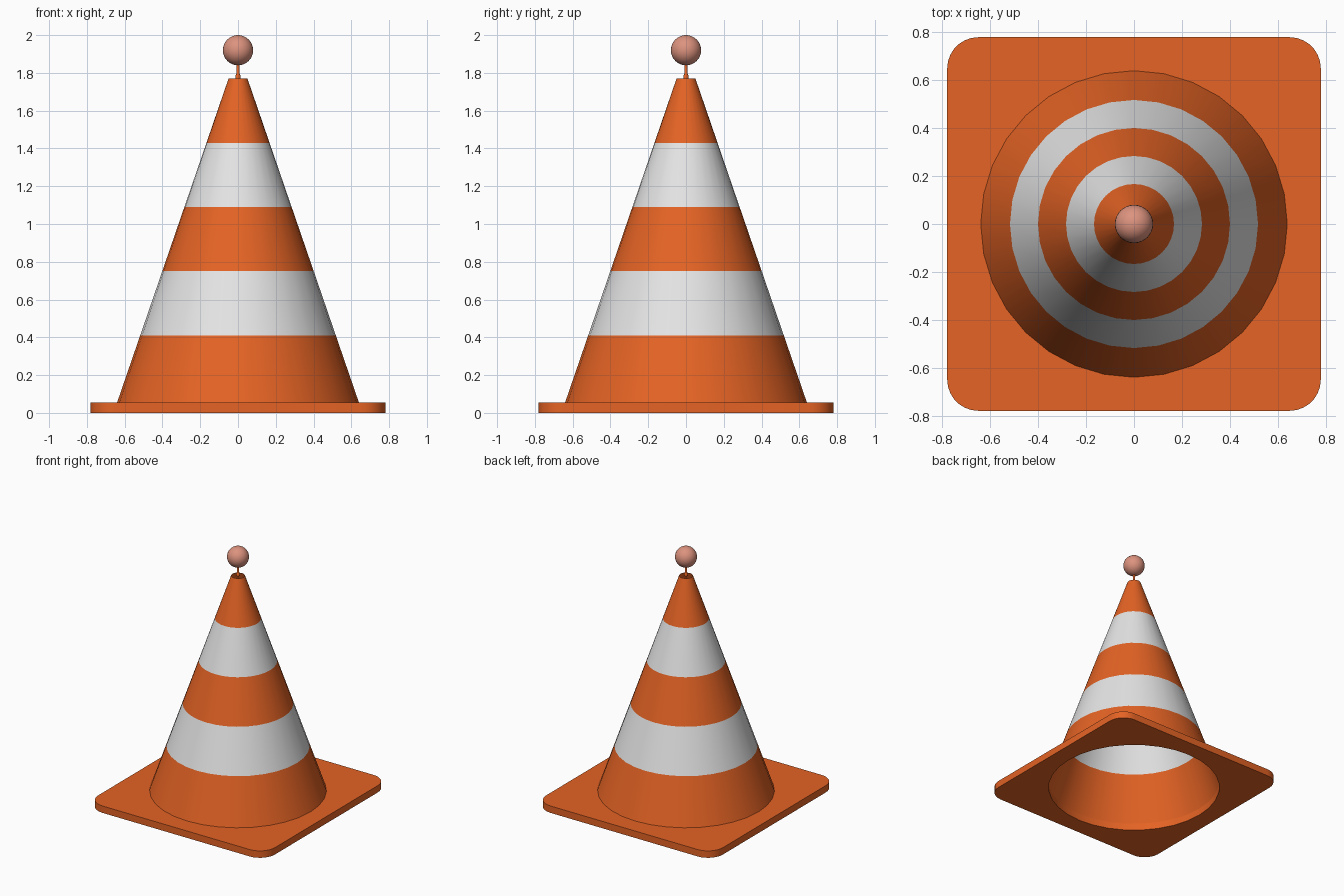
import bpy, bmesh
from math import sin, cos, pi, radians

SIDES = 32
if "Cube" in bpy.data.objects:
    bpy.data.objects.remove(bpy.data.objects["Cube"], do_unlink=True)


def material(name, rgb):
    m = bpy.data.materials.new(name)
    m.use_nodes = True
    m.diffuse_color = (*rgb, 1)
    m.node_tree.nodes["Principled BSDF"].inputs["Base Color"].default_value = (*rgb, 1)
    return m


orange = material("bright orange", (0.78, 0.125, 0.018))
white = material("stripe white", (0.78, 0.78, 0.78))
pink = material("dusty pink", (0.72, 0.29, 0.21))


def finish(bm, name, mats, angle=35):
    mesh = bpy.data.meshes.new(name)
    bm.to_mesh(mesh)
    bm.free()
    ob = bpy.data.objects.new(name, mesh)
    bpy.context.collection.objects.link(ob)
    for m in mats:
        mesh.materials.append(m)
    bpy.ops.object.select_all(action='DESELECT')
    ob.select_set(True)
    bpy.context.view_layer.objects.active = ob
    bpy.ops.object.shade_smooth_by_angle(angle=radians(angle))
    return ob


def ring(bm, r, z, n):
    return [bm.verts.new((r * cos(2 * pi * k / n), r * sin(2 * pi * k / n), z)) for k in range(n)]


def bridge(bm, a, b, mat=0):
    n = len(a)
    for k in range(n):
        j = (k + 1) % n
        bm.faces.new((a[k], a[j], b[j], b[k])).material_index = mat


def lathe(name, profile, n, mats, stripes=False, caps=False):
    bm = bmesh.new()
    rings = [ring(bm, r, z, n) for r, z in profile]
    for i in range(len(rings) - 1):
        bridge(bm, rings[i], rings[i + 1], i % 2 if stripes else 0)
    if caps:
        bm.faces.new(rings[0][::-1])
        bm.faces.new(rings[-1])
    return finish(bm, name, mats)


# Square base plate with rounded corners and a round hole
HALF, CORNER, THICK, HOLE = 0.78, 0.13, 0.055, 0.64


def outline(bm, z):
    pts = []
    steps = SIDES // 4
    for q, (sx, sy) in enumerate(((1, 1), (-1, 1), (-1, -1), (1, -1))):
        for i in range(steps):
            a = pi / 2 * (q + i / (steps - 1))
            pts.append(bm.verts.new((sx * (HALF - CORNER) + CORNER * cos(a),
                                     sy * (HALF - CORNER) + CORNER * sin(a), z)))
    return pts


bm = bmesh.new()
loops = [outline(bm, 0), outline(bm, THICK), ring(bm, HOLE, THICK, SIDES), ring(bm, HOLE, 0, SIDES)]
for i in range(4):
    bridge(bm, loops[i], loops[(i + 1) % 4])
finish(bm, "base_plate", [orange])

# Hollow cone, open at both ends, in five alternating bands
TOP_R, TOP_Z = 0.05, 1.77
heights = (THICK, 0.41, 0.75, 1.09, 1.43, TOP_Z)
slope = (HOLE - TOP_R) / (TOP_Z - THICK)
lathe("cone_body", [(HOLE - slope * (z - THICK), z) for z in heights],
      SIDES, [orange, white], stripes=True)

# Thin stem with a small collar, standing in the cone's mouth
lathe("stem", [(0.008, 1.70), (0.008, 1.765), (0.014, 1.77), (0.014, 1.785),
               (0.008, 1.795), (0.008, 1.86)], 12, [orange], caps=True)

# Plug inside the mouth that carries the stem
lathe("stem_plug", [(0.068, 1.70), (0.065, 1.71)], SIDES, [orange], caps=True)

# Ball on the tip
bm = bmesh.new()
bmesh.ops.create_uvsphere(bm, u_segments=32, v_segments=16, radius=0.08)
bmesh.ops.translate(bm, verts=bm.verts, vec=(0, 0, 1.92))
finish(bm, "tip_ball", [pink])
